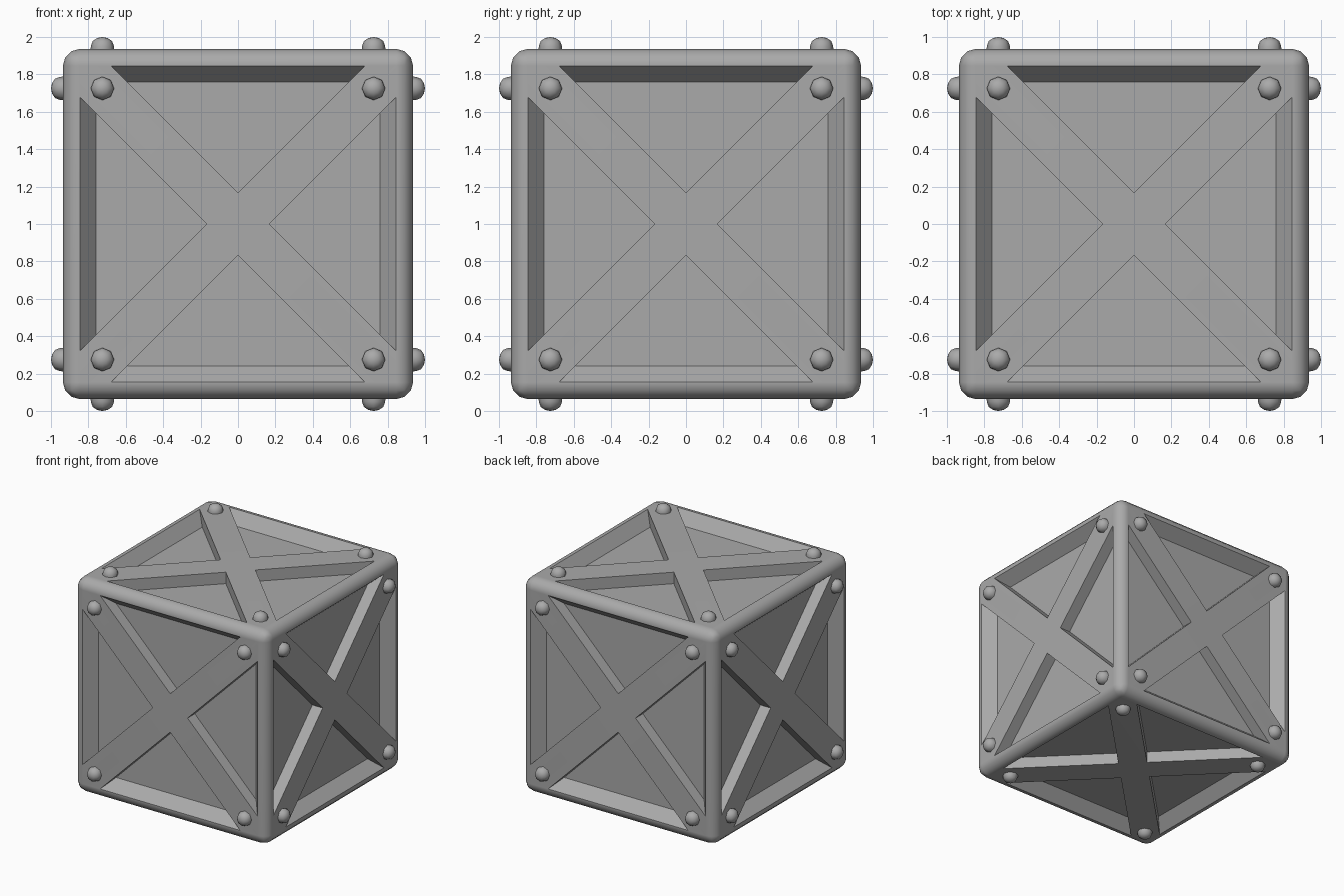
import bpy, bmesh, math
from mathutils import Matrix, Vector

cube = bpy.data.objects.get("Cube")
if cube:
    bpy.data.objects.remove(cube, do_unlink=True)

HALF = 0.936      # half width of the crate body
EDGE = 0.09       # rounded edge width
RIM = 0.845       # pocket outer edge on the face plane
FLOOR_RIM = 0.76  # pocket outer edge at its floor
DEPTH = 0.10      # pocket depth
GAP = 0.168       # half width of the cross brace along an axis
RIVET = 0.725     # rivet offset from the face centre
CENTRE = Matrix.Translation((0, 0, 1))

# Rotations taking the +z face to each of the six faces
FACES = [Matrix.Rotation(math.radians(a), 4, 'X') for a in (0, 90, 180, 270)]
FACES += [Matrix.Rotation(math.radians(a), 4, 'Y') for a in (90, 270)]

grey = bpy.data.materials.new("crate grey")
grey.use_nodes = True
COLOUR = (0.40, 0.40, 0.40, 1)
grey.diffuse_color = COLOUR
grey.node_tree.nodes["Principled BSDF"].inputs["Base Color"].default_value = COLOUR


def make_object(name, bm):
    bmesh.ops.recalc_face_normals(bm, faces=bm.faces)
    mesh = bpy.data.meshes.new(name)
    bm.to_mesh(mesh)
    bm.free()
    mesh.materials.append(grey)
    obj = bpy.data.objects.new(name, mesh)
    bpy.context.collection.objects.link(obj)
    return obj


def activate(obj):
    bpy.ops.object.select_all(action='DESELECT')
    obj.select_set(True)
    bpy.context.view_layer.objects.active = obj


def add_pocket(bm, matrix):
    """Triangular prism with a sloped outer wall and upright brace walls."""
    top = HALF + 0.05
    slope = (RIM - FLOOR_RIM) / DEPTH
    rings = []
    for z in (HALF - DEPTH, top):
        y = FLOOR_RIM + slope * (z - HALF + DEPTH)
        points = [(0, GAP, z), (y - GAP, y, z), (GAP - y, y, z)]
        rings.append([bm.verts.new(matrix @ Vector(p)) for p in points])
    low, high = rings
    bm.faces.new(low)
    bm.faces.new(high)
    for i in range(3):
        j = (i + 1) % 3
        bm.faces.new((low[i], low[j], high[j], high[i]))


# Crate body: rounded cube
bm = bmesh.new()
bmesh.ops.create_cube(bm, size=2 * HALF, matrix=CENTRE)
bmesh.ops.bevel(bm, geom=bm.edges[:], offset=EDGE, segments=3, profile=0.5,
                affect='EDGES')
body = make_object("crate_body", bm)

# Four pockets per face leave the frame and the crossed braces
bm = bmesh.new()
for face in FACES:
    for k in range(4):
        add_pocket(bm, CENTRE @ face @ Matrix.Rotation(k * math.pi / 2, 4, 'Z'))
cutter = make_object("pocket_cutter", bm)
cutter.hide_render = True
cut = body.modifiers.new("pockets", 'BOOLEAN')
cut.operation = 'DIFFERENCE'
cut.solver = 'EXACT'
cut.object = cutter
activate(body)
bpy.ops.object.modifier_apply(modifier=cut.name)
bpy.data.objects.remove(cutter, do_unlink=True)
bpy.ops.object.shade_smooth_by_angle(angle=math.radians(36))
normals = body.modifiers.new("even_shading", 'WEIGHTED_NORMAL')
normals.keep_sharp = True

# Rivets: eight-sided domes near the corners of every face
PROFILE = [(0.063, HALF - 0.01), (0.062, 0.950), (0.052, 0.978), (0.028, 0.994)]
bm = bmesh.new()
for face in FACES:
    for sx in (-1, 1):
        for sy in (-1, 1):
            matrix = CENTRE @ face @ Matrix.Translation((sx * RIVET, sy * RIVET, 0))
            rings = [[bm.verts.new(matrix @ Vector((r * math.cos(k * math.pi / 4),
                                                    r * math.sin(k * math.pi / 4), z)))
                      for k in range(8)] for r, z in PROFILE]
            tip = bm.verts.new(matrix @ Vector((0, 0, 1)))
            bm.faces.new(rings[0])
            for k in range(8):
                n = (k + 1) % 8
                for a, b in zip(rings, rings[1:]):
                    bm.faces.new((a[k], a[n], b[n], b[k]))
                bm.faces.new((rings[-1][k], rings[-1][n], tip))
rivets = make_object("rivets", bm)
activate(rivets)
bpy.ops.object.shade_smooth_by_angle(angle=math.radians(50))
